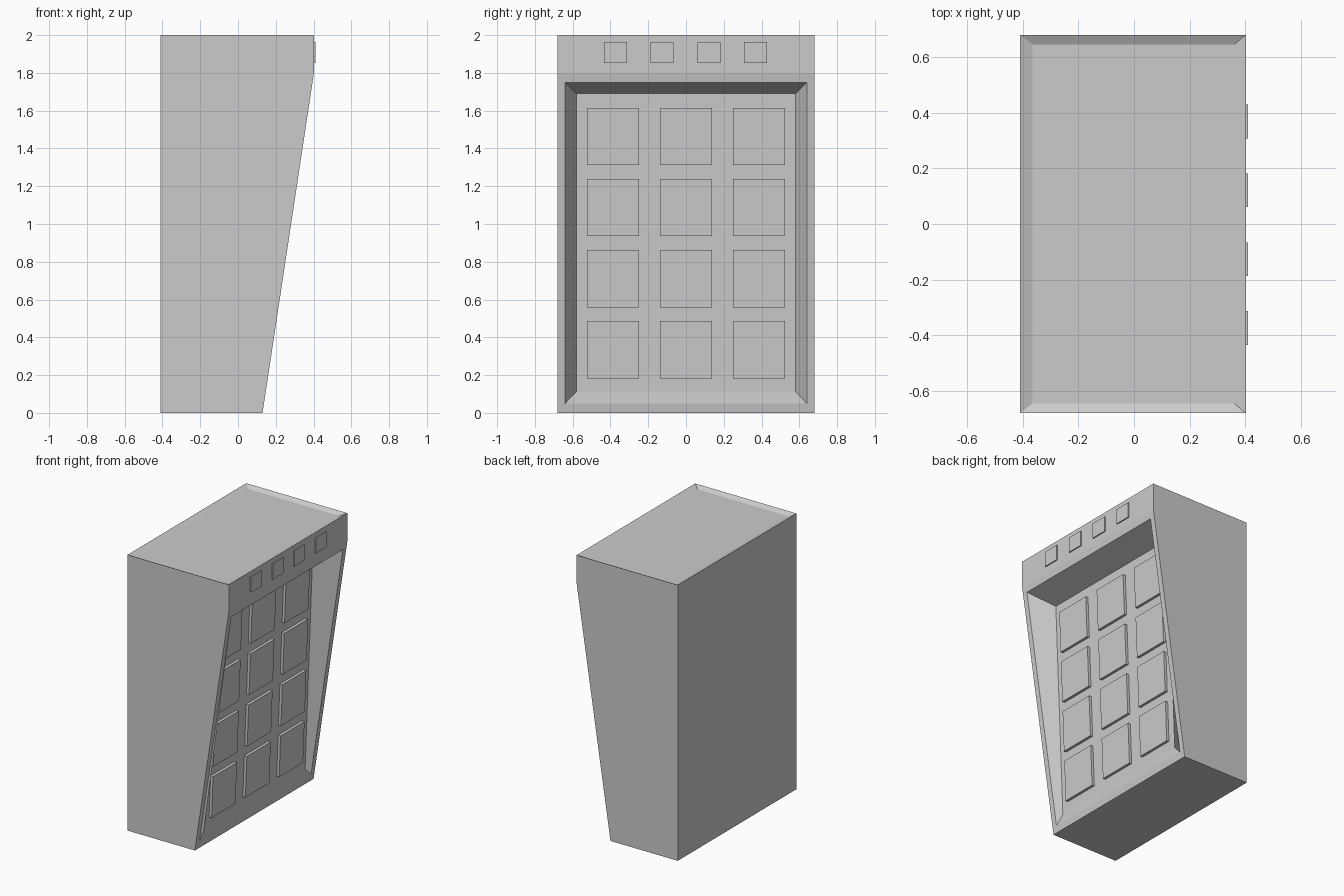
import bpy
import bmesh
from mathutils import Vector

if "Cube" in bpy.data.objects:
    bpy.data.objects.remove(bpy.data.objects["Cube"], do_unlink=True)

grey = bpy.data.materials.new("plain grey")
grey.use_nodes = True
grey.diffuse_color = (0.6, 0.6, 0.6, 1)
grey.node_tree.nodes["Principled BSDF"].inputs["Base Color"].default_value = (0.6, 0.6, 0.6, 1)

HALF = 0.68                     # half width of the housing
BACK, FRONT, FOOT = -0.41, 0.402, 0.13
SHOULDER, TOP = 1.8, 2.0


def slope_x(z):
    """Sloping front of the housing."""
    return FOOT + (FRONT - FOOT) * z / SHOULDER


def floor_x(z):
    """Recessed panel, leaning less than the housing front."""
    return 0.128 + 0.0386 * z


def finish(bm, name):
    bmesh.ops.recalc_face_normals(bm, faces=bm.faces)
    mesh = bpy.data.meshes.new(name)
    bm.to_mesh(mesh)
    bm.free()
    mesh.materials.append(grey)
    obj = bpy.data.objects.new(name, mesh)
    bpy.context.collection.objects.link(obj)
    return obj


def ring_on_front(bm, half, low, high, depth_rule):
    corners = ((-half, low), (half, low), (half, high), (-half, high))
    return [bm.verts.new((depth_rule(z), y, z)) for y, z in corners]


def bridge(bm, outer, inner):
    for i in range(len(outer)):
        j = (i + 1) % len(outer)
        bm.faces.new((outer[i], outer[j], inner[j], inner[i]))


# Housing: side profile swept across the width, front and top left open
bm = bmesh.new()
profile = [(BACK, 0), (FOOT, 0), (FRONT, SHOULDER), (FRONT, TOP), (BACK, TOP)]
right = [bm.verts.new((x, -HALF, z)) for x, z in profile]
left = [bm.verts.new((x, HALF, z)) for x, z in profile]
bm.faces.new(right)
bm.faces.new(left)
for i in (0, 2, 4):
    j = (i + 1) % 5
    bm.faces.new((right[i], right[j], left[j], left[i]))

# Front rim, slanted recess walls and recessed panel
edge = [right[1], left[1], left[2], right[2]]
rim = ring_on_front(bm, 0.64, 0.05, 1.75, slope_x)
panel = ring_on_front(bm, 0.58, 0.112, 1.69, floor_x)
bridge(bm, edge, rim)
bridge(bm, rim, panel)
bm.faces.new(panel)

# Shallow dish in the top
lip = [right[4], right[3], left[3], left[4]]
dish = [bm.verts.new((x, y, TOP - 0.018)) for x, y in
        ((-0.365, -0.645), (0.36, -0.645), (0.36, 0.645), (-0.365, 0.645))]
bridge(bm, lip, dish)
bm.faces.new(dish)
finish(bm, "housing")


def button(name, y, z, width, height, surface, thickness):
    """Flat block raised along the normal of the surface it sits on."""
    bm = bmesh.new()
    low, high = z - height / 2, z + height / 2
    lean = (surface(high) - surface(low)) / height
    lift = Vector((1, 0, -lean)).normalized() * thickness
    base = [bm.verts.new((surface(h), y + s * width / 2, h))
            for s, h in ((-1, low), (1, low), (1, high), (-1, high))]
    cap = [bm.verts.new(v.co + lift) for v in base]
    bridge(bm, base, cap)
    bm.faces.new(base)
    bm.faces.new(cap)
    finish(bm, name)


# Grid of large keys on the recessed panel
for row in range(4):
    for col in range(3):
        button(f"key_{row + 1}_{col + 1}", (col - 1) * 0.387, 0.335 + row * 0.376,
               0.274, 0.302, floor_x, 0.02)

# Row of small buttons on the upper band
for i in range(4):
    button(f"small_button_{i + 1}", -0.374 + i * 0.2475, 1.908,
           0.121, 0.112, lambda z: FRONT, 0.008)
